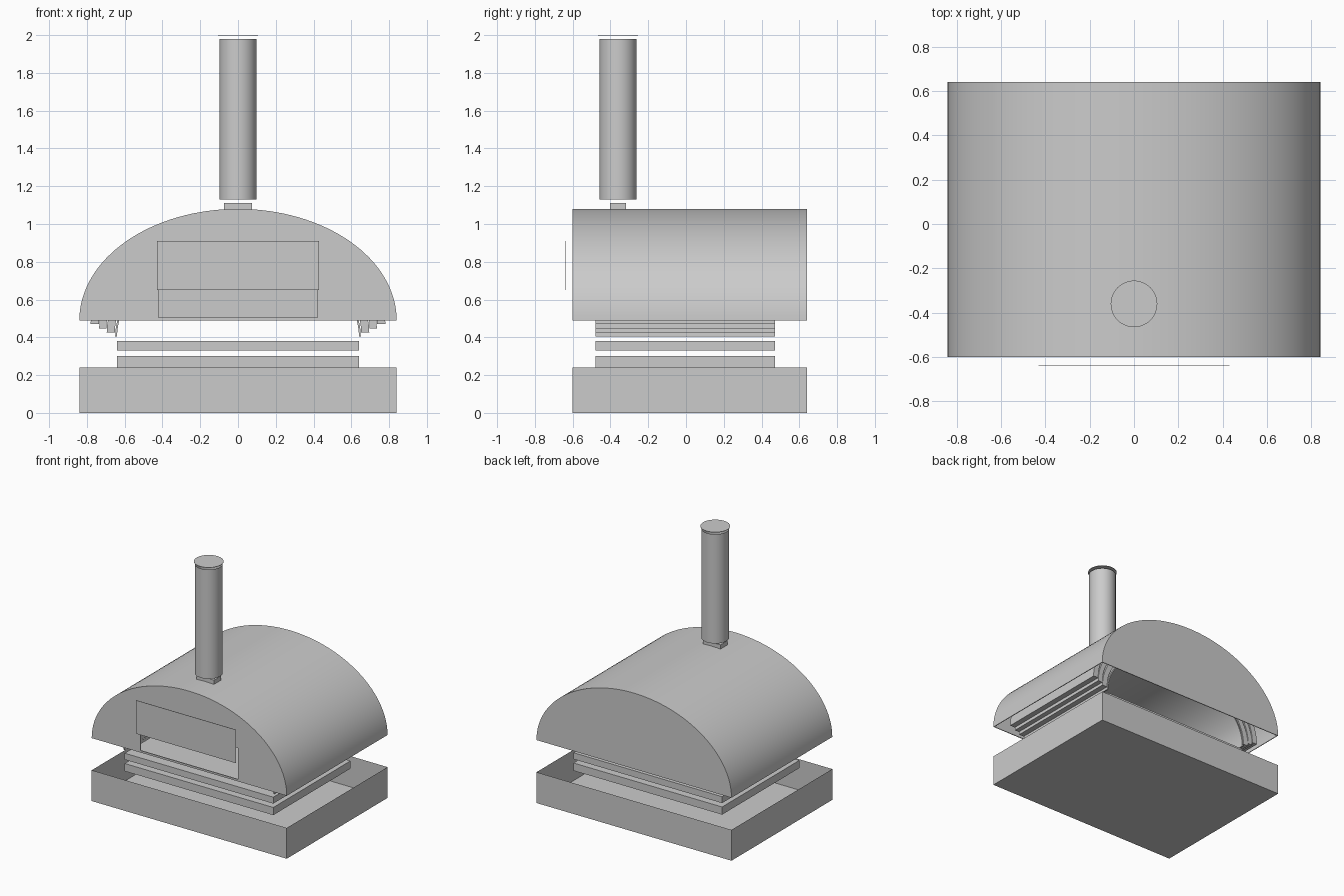
import bpy, bmesh, math

cube = bpy.data.objects.get("Cube")
if cube:
    bpy.data.objects.remove(cube)

# One plain grey for every part
grey = bpy.data.materials.new("plain_grey")
grey.use_nodes = True
grey.diffuse_color = (0.6, 0.6, 0.6, 1)
grey.node_tree.nodes["Principled BSDF"].inputs["Base Color"].default_value = grey.diffuse_color

FRONT, BACK = -0.60, 0.64        # outer casing depth
IN_FRONT, IN_BACK = -0.48, 0.47  # inner parts depth
CHIMNEY_Y = -0.36


def finish(name, bm, thickness=0, smooth=False):
    """Turn a bmesh into an object, optionally thickened inward and smoothed."""
    bmesh.ops.recalc_face_normals(bm, faces=bm.faces)
    mesh = bpy.data.meshes.new(name)
    bm.to_mesh(mesh)
    bm.free()
    mesh.materials.append(grey)
    obj = bpy.data.objects.new(name, mesh)
    bpy.context.collection.objects.link(obj)
    bpy.ops.object.select_all(action='DESELECT')
    obj.select_set(True)
    bpy.context.view_layer.objects.active = obj
    if thickness:
        mod = obj.modifiers.new("thickness", 'SOLIDIFY')
        mod.thickness = thickness
        mod.offset = -1
        bpy.ops.object.modifier_apply(modifier=mod.name)
    if smooth:
        bpy.ops.object.shade_smooth_by_angle(angle=math.radians(30))
    return obj


def box(name, x, y0, y1, z0, z1, open_top=False):
    """Box spanning -x..x, y0..y1, z0..z1."""
    bm = bmesh.new()
    bmesh.ops.create_cube(bm, size=1)
    for v in bm.verts:
        v.co.x *= 2 * x
        v.co.y = y0 if v.co.y < 0 else y1
        v.co.z = z0 if v.co.z < 0 else z1
    if open_top:
        top = [f for f in bm.faces if f.calc_center_median().z > z1 - 0.001]
        bmesh.ops.delete(bm, geom=top, context='FACES_ONLY')
    return finish(name, bm)


def cylinder(name, radius, z0, z1, capped):
    bm = bmesh.new()
    bmesh.ops.create_cone(bm, cap_ends=capped, segments=48,
                          radius1=radius, radius2=radius, depth=z1 - z0)
    bmesh.ops.translate(bm, verts=bm.verts, vec=(0, CHIMNEY_Y, (z0 + z1) / 2))
    return finish(name, bm, smooth=True)


def arc(rx, rz, z0, steps=64):
    """Half ellipse from +x over the top to -x."""
    angles = [math.pi * i / steps for i in range(steps + 1)]
    return [(rx * math.cos(a), z0 + rz * math.sin(a)) for a in angles]


def add_ring(bm, points, y):
    return [bm.verts.new((x, y, z)) for x, z in points]


def bridge(bm, a, b):
    for i in range(len(a) - 1):
        bm.faces.new((a[i], a[i + 1], b[i + 1], b[i]))


# Open base tray and the two slabs floating above it
box("base_tray", 0.84, FRONT, BACK, 0, 0.24, open_top=True)
box("insulation_slab", 0.64, IN_FRONT, IN_BACK, 0.24, 0.30)
box("cooking_floor", 0.64, IN_FRONT, IN_BACK, 0.33, 0.38)

# Domed casing: thin, open below, with a mouth in the front wall
bm = bmesh.new()
outline = arc(0.84, 0.59, 0.49)
front, back = add_ring(bm, outline, FRONT), add_ring(bm, outline, BACK)
bridge(bm, front, back)
bm.faces.new(back)
mouth = add_ring(bm, [(-0.42, 0.49), (-0.42, 0.75), (0.42, 0.75), (0.42, 0.49)], FRONT)
bm.faces.new(front + mouth)
finish("dome_casing", bm, thickness=0.008, smooth=True)
box("mouth_threshold", 0.42, FRONT, FRONT + 0.008, 0.49, 0.505)

# Nested arch layers: name, outer and inner half width, bottom height
layers = [("outer_arch_layer", 0.78, 0.737, 0.47),
          ("middle_arch_layer", 0.735, 0.697, 0.447),
          ("inner_arch_layer", 0.695, 0.652, 0.425),
          ("arch_lining", 0.65, 0.64, 0.405)]
for name, outer, inner, z0 in layers:
    bm = bmesh.new()
    section = arc(outer, outer * 0.7, z0) + arc(inner, inner * 0.7, z0)[::-1]
    section.append(section[0])
    a, b = add_ring(bm, section, IN_FRONT), add_ring(bm, section, IN_BACK)
    bridge(bm, a, b)
    half = (len(section) - 1) // 2
    for ring in (a, b):
        bridge(bm, ring[:half], ring[half:2 * half][::-1])
    bmesh.ops.remove_doubles(bm, verts=bm.verts, dist=0.0001)
    finish(name, bm, smooth=True)

# Door plate hovering ahead of the mouth
box("door_plate", 0.43, -0.641, -0.638, 0.65, 0.91)

# Chimney collar, pipe and cap
box("chimney_collar", 0.075, CHIMNEY_Y - 0.043, CHIMNEY_Y + 0.043, 1.06, 1.11)
cylinder("chimney_pipe", 0.098, 1.13, 1.98, capped=False)
cylinder("chimney_cap", 0.105, 1.997, 2.0, capped=True)
